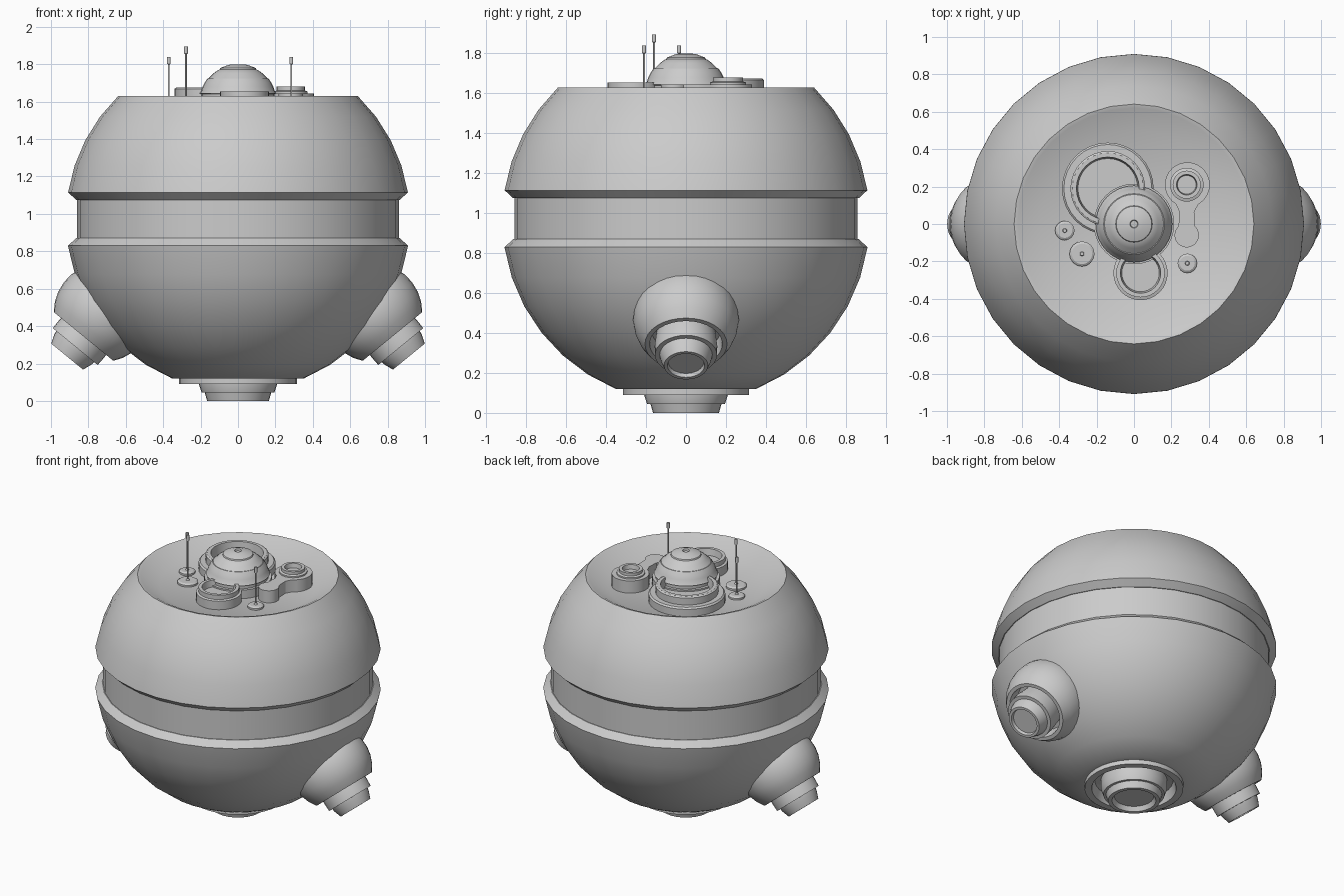
import bpy, bmesh
from math import sin, cos, pi, radians, sqrt
from mathutils import Vector, Matrix

if "Cube" in bpy.data.objects:
    bpy.data.objects.remove(bpy.data.objects["Cube"])

def finish(name, bm):
    bmesh.ops.recalc_face_normals(bm, faces=bm.faces)
    me = bpy.data.meshes.new(name)
    bm.to_mesh(me)
    bm.free()
    ob = bpy.data.objects.new(name, me)
    bpy.context.collection.objects.link(ob)
    bpy.ops.object.select_all(action='DESELECT')
    ob.select_set(True)
    bpy.context.view_layer.objects.active = ob
    bpy.ops.object.shade_smooth_by_angle(angle=radians(30))
    return ob

def lathe(name, profile, segs=32, loc=(0, 0, 0), axis=(0, 0, 1)):
    """Revolve (radius, height) points round an axis, capping open ends."""
    bm = bmesh.new()
    rings = []
    for r, z in profile:
        rings.append([bm.verts.new((r * cos(2 * pi * i / segs), r * sin(2 * pi * i / segs), z))
                      for i in range(segs)])
    for a, b in zip(rings, rings[1:]):
        for i in range(segs):
            j = (i + 1) % segs
            bm.faces.new((a[i], a[j], b[j], b[i]))
    bm.faces.new(rings[0][::-1])
    bm.faces.new(rings[-1])
    ob = finish(name, bm)
    rot = Vector((0, 0, 1)).rotation_difference(Vector(axis)).to_matrix().to_4x4()
    ob.matrix_world = Matrix.Translation(loc) @ rot
    return ob

def arc(R, zc, z0, z1, n):
    """Sphere profile points between two heights, evenly spaced in height angle."""
    from math import asin
    a0, a1 = asin((z0 - zc) / R), asin((z1 - zc) / R)
    return [(R * cos(a0 + (a1 - a0) * i / n), zc + R * sin(a0 + (a1 - a0) * i / n))
            for i in range(n + 1)]

FLOOR = 1.56

# Spherical hull halves with a recessed band between them
lathe("lower_hull", [(0.25, 0.16), (0.27, 0.12)] + arc(0.92, 0.97, 0.12, 0.83, 6)
      + [(0.865, 0.87), (0.80, 0.87)])
lathe("middle_band", [(0.80, 0.86), (0.86, 0.86), (0.86, 1.085), (0.80, 1.085)])
lathe("upper_hull", [(0.80, 1.075), (0.865, 1.075)] + arc(0.92, 0.97, 1.115, 1.63, 4)
      + [(0.62, 1.625), (0.50, FLOOR)])

# Bottom thruster
lathe("bottom_plate", [(0.25, 0.15), (0.315, 0.13), (0.315, 0.09), (0.27, 0.09), (0.25, 0.15)])
lathe("bottom_nozzle", [(0.21, 0.17), (0.21, 0.09), (0.195, 0.045), (0.178, 0.045),
                        (0.165, 0.0), (0.14, 0.0), (0.125, 0.03)])

# Angled side thrusters
for side, s in (("left", -1), ("right", 1)):
    place = dict(loc=(0.72 * s, 0, 0.474), axis=(0.633 * s, 0, -0.774))
    lathe(side + "_thruster_pod", arc(0.265, 0, -0.25, 0.167, 9)
          + [(0.182, 0.167), (0.172, 0.08)], **place)
    lathe(side + "_thruster_nozzle", [(0.145, 0.07), (0.157, 0.18), (0.155, 0.237), (0.132, 0.237),
                                      (0.127, 0.26), (0.11, 0.306), (0.093, 0.306),
                                      (0.088, 0.285)], **place)

# Sensor dome with stepped bands
lathe("dome", [(0.215, FLOOR), (0.215, 1.62), (0.195, 1.62), (0.195, 1.64), (0.205, 1.645)]
      + arc(0.205, 1.60, 1.655, 1.725, 3) + [(0.158, 1.725)]
      + arc(0.2, 1.60, 1.73, 1.77, 2) + [(0.098, 1.772)]
      + [(0.095, 1.78), (0.05, 1.797), (0.022, 1.80), (0.018, 1.79)])

# Open ring housings beside the dome
lathe("large_ring", [(0.245, FLOOR), (0.245, 1.61), (0.235, 1.62), (0.20, 1.62), (0.20, 1.668),
                     (0.19, 1.675), (0.168, 1.675), (0.16, 1.61)], loc=(-0.14, 0.19, 0))
lathe("small_ring", [(0.145, FLOOR), (0.145, 1.62), (0.13, 1.625), (0.13, 1.655), (0.108, 1.655),
                     (0.10, 1.61)], loc=(0.035, -0.262, 0))

# Keyhole-shaped plate with a round port
def keyhole():
    pts = [(0.285 + 0.12 * cos(radians(a)), 0.21 + 0.12 * sin(radians(a)))
           for a in range(-60, 241, 12)]
    pts += [(0.242, 0.065), (0.24, 0.02)]
    pts += [(0.282 + 0.065 * cos(radians(a)), -0.06 + 0.065 * sin(radians(a)))
            for a in range(132, 409, 12)]
    return pts + [(0.324, 0.02), (0.322, 0.065)]

bm = bmesh.new()
face = bm.faces.new([bm.verts.new((x, y, FLOOR)) for x, y in keyhole()])
ext = bmesh.ops.extrude_face_region(bm, geom=[face])
bmesh.ops.translate(bm, vec=(0, 0, 0.085),
                    verts=[v for v in ext["geom"] if isinstance(v, bmesh.types.BMVert)])
finish("keyhole_plate", bm)
lathe("round_port", [(0.09, 1.63), (0.09, 1.655), (0.075, 1.66), (0.075, 1.68), (0.055, 1.68),
                     (0.05, 1.65)], loc=(0.282, 0.21, 0))

# Antennas on small discs
for n, (x, y, r, top) in enumerate([(-0.37, -0.035, 0.052, 1.84), (-0.278, -0.16, 0.067, 1.895),
                                    (0.285, -0.21, 0.052, 1.84)], 1):
    lathe(f"antenna_{n}", [(r, FLOOR), (r, 1.572), (r - 0.012, 1.58), (0.012, 1.58), (0.005, 1.59),
                           (0.005, top - 0.04), (0.01, top - 0.038), (0.01, top)],
          segs=16, loc=(x, y, 0))
